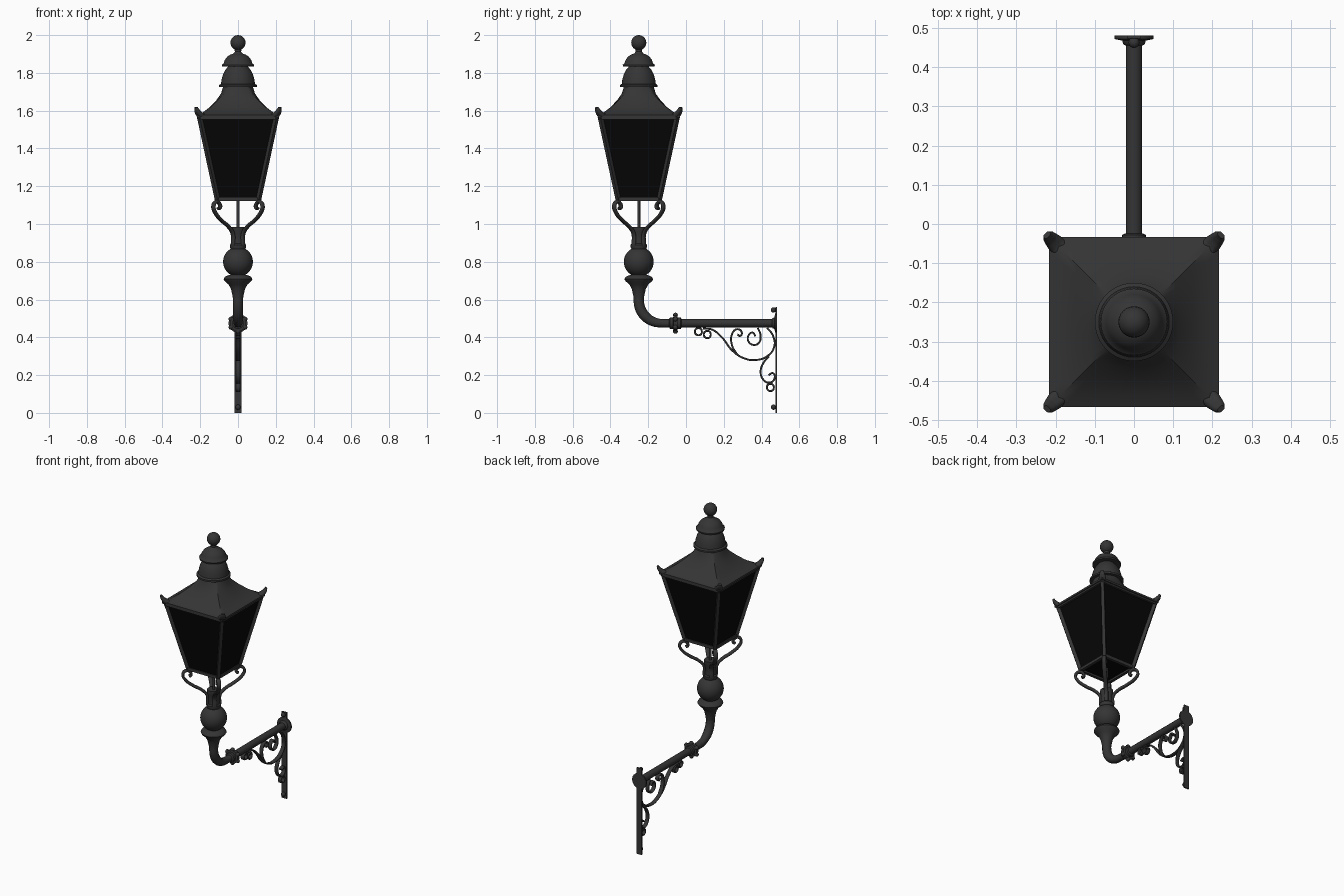
import bpy, bmesh, math
from mathutils import Matrix, Vector

default_cube = bpy.data.objects.get("Cube")
if default_cube:
    bpy.data.objects.remove(default_cube, do_unlink=True)


def make_material(name, value):
    material = bpy.data.materials.new(name)
    material.use_nodes = True
    colour = (value, value, value, 1)
    material.diffuse_color = colour
    shader = material.node_tree.nodes["Principled BSDF"]
    shader.inputs["Base Color"].default_value = colour
    shader.inputs["Roughness"].default_value = 0.6
    return material


METAL = make_material("dark grey iron", 0.035)
GLASS = make_material("black glass", 0.002)
AXIS = Vector((0, -0.25, 0))          # vertical axis of the lantern
ARM_Z = 0.475                         # height of the wall arm


def finish(name, bm, matrix=Matrix(), material=METAL):
    bmesh.ops.remove_doubles(bm, verts=bm.verts, dist=0.00001)
    bmesh.ops.recalc_face_normals(bm, faces=bm.faces)
    mesh = bpy.data.meshes.new(name)
    bm.to_mesh(mesh)
    bm.free()
    return place(name, mesh, matrix, material)


def place(name, mesh, matrix, material):
    mesh.transform(matrix)
    mesh.materials.clear()
    mesh.materials.append(material)
    mesh.shade_smooth()
    mesh.set_sharp_from_angle(angle=math.radians(40))
    obj = bpy.data.objects.new(name, mesh)
    bpy.context.collection.objects.link(obj)
    return obj


def loft(name, rings, matrix=Matrix(), material=METAL):
    """Skin a stack of equal-length point rings and cap both ends."""
    bm = bmesh.new()
    loops = [[bm.verts.new(p) for p in ring] for ring in rings]
    count = len(loops[0])
    for low, high in zip(loops, loops[1:]):
        for i in range(count):
            j = (i + 1) % count
            bm.faces.new((low[i], low[j], high[j], high[i]))
    bm.faces.new(loops[0])
    bm.faces.new(loops[-1])
    return finish(name, bm, matrix, material)


def lathe(name, profile, matrix, sides=32):
    turns = [math.tau * i / sides for i in range(sides)]
    return loft(name, [[(r * math.cos(a), r * math.sin(a), z) for a in turns]
                       for r, z in profile], matrix)


def ball(name, centre, radius, segments=24):
    bm = bmesh.new()
    bmesh.ops.create_uvsphere(bm, u_segments=segments, v_segments=segments // 2, radius=radius)
    return finish(name, bm, Matrix.Translation(centre))


def bar(name, start, end, thickness):
    start, end = Vector(start), Vector(end)
    span = end - start
    bm = bmesh.new()
    bmesh.ops.create_cube(bm, size=1)
    turn = span.to_track_quat('Z', 'Y').to_matrix().to_4x4()
    size = Matrix.Diagonal((thickness, thickness, span.length + thickness / 2, 1))
    return finish(name, bm, Matrix.Translation((start + end) / 2) @ turn @ size)


def strap(name, points, angle, origin=(0, 0, 0), width=0.008, depth=0.005, radii=None):
    """Bend a curve in a vertical plane turned by angle about z."""
    curve = bpy.data.curves.new(name, 'CURVE')
    curve.dimensions = '3D'
    curve.twist_mode = 'Z_UP'
    curve.fill_mode = 'FULL'
    curve.extrude, curve.bevel_depth = width, depth
    curve.bevel_resolution, curve.resolution_u = 3, 8
    curve.use_fill_caps = True
    spline = curve.splines.new('BEZIER')
    spline.bezier_points.add(len(points) - 1)
    for i, (knot, (u, v)) in enumerate(zip(spline.bezier_points, points)):
        knot.co = (u, v, 0)
        knot.handle_left_type = knot.handle_right_type = 'AUTO'
        if radii:
            knot.radius = radii[i]
    helper = bpy.data.objects.new(name + " path", curve)
    mesh = bpy.data.meshes.new_from_object(helper)
    bpy.data.objects.remove(helper)
    matrix = (Matrix.Translation(origin) @ Matrix.Rotation(angle, 4, 'Z')
              @ Matrix.Rotation(math.pi / 2, 4, 'X'))
    return place(name, mesh, matrix, METAL)


def square(half, z):
    return [AXIS + Vector((sx * half, sy * half, z))
            for sx, sy in ((1, 1), (-1, 1), (-1, -1), (1, -1))]


def square_frame(name, half, z, thickness):
    corners = square(half, z)
    for i in range(4):
        bar(name, corners[i], corners[(i + 1) % 4], thickness)


UPRIGHT = Matrix.Translation(AXIS)
ALONG_ARM = Matrix.Translation((0, 0, ARM_Z)) @ Matrix.Rotation(-math.pi / 2, 4, 'X')

# Lantern glass and frame
loft("lantern_glass", [square(0.11, 1.135), square(0.2, 1.56)], material=GLASS)
for low, high in zip(square(0.109, 1.13), square(0.203, 1.565)):
    bar("corner_bar", low, high, 0.02)
square_frame("lower_frame", 0.109, 1.132, 0.018)
square_frame("upper_frame", 0.203, 1.562, 0.018)

# Roof blending from a square eave to a round neck
SIDES = 64


def roof_ring(half, z, roundness):
    ring = []
    for i in range(SIDES):
        a = math.tau * (i + 0.0) / SIDES
        c, s = math.cos(a), math.sin(a)
        reach = half * ((1 - roundness) / max(abs(c), abs(s)) + roundness)
        ring.append((reach * c, reach * s, z))
    return ring


roof_profile = [(0.2, 1.56, 0), (0.217, 1.565, 0), (0.217, 1.577, 0), (0.185, 1.592, 0),
                (0.15, 1.618, 0.08), (0.115, 1.655, 0.25), (0.09, 1.69, 0.55), (0.078, 1.73, 1)]
loft("roof", [roof_ring(*step) for step in roof_profile], UPRIGHT)

# Stacked vent domes and finial
lathe("lower_vent_dome", [(0.07, 1.724), (0.1, 1.724), (0.1, 1.735), (0.09, 1.742),
                          (0.087, 1.765), (0.08, 1.79), (0.068, 1.815), (0.055, 1.83),
                          (0.05, 1.845)], UPRIGHT, 40)
lathe("upper_vent_dome", [(0.05, 1.834), (0.084, 1.834), (0.085, 1.843), (0.076, 1.85),
                          (0.07, 1.868), (0.058, 1.885), (0.04, 1.897), (0.025, 1.902),
                          (0.017, 1.912), (0.018, 1.93)], UPRIGHT, 40)
ball("finial_ball", AXIS + Vector((0, 0, 1.96)), 0.04)

# Corner horns and lantern support scrolls, one on each diagonal
horn_path = [(0.262, 1.568), (0.287, 1.58), (0.306, 1.6), (0.314, 1.618)]
support_path = [(0.038, 0.89), (0.04, 0.95), (0.07, 0.985), (0.125, 1.02), (0.17, 1.06),
                (0.184, 1.095), (0.165, 1.118), (0.14, 1.108), (0.135, 1.088), (0.147, 1.08)]
for k in range(4):
    diagonal = math.pi / 4 + k * math.pi / 2
    strap("roof_horn", horn_path, diagonal, AXIS, 0.006, 0.011, [1.5, 1.3, 1, 0.6])
    strap("support_scroll", support_path, diagonal, AXIS, 0.005, 0.008)

# Centre rod and turned post
lathe("gas_rod", [(0.008, 0.96), (0.008, 1.14)], UPRIGHT, 12)
ball_profile = [(0.079 * math.cos(t), 0.8 + 0.079 * math.sin(t))
                for t in (math.radians(d) for d in range(-60, 61, 10))]
lathe("turned_post", [(0.024, 0.58), (0.029, 0.62), (0.037, 0.655), (0.05, 0.68),
                      (0.07, 0.697), (0.076, 0.708), (0.07, 0.72), (0.055, 0.727)]
      + ball_profile + [(0.043, 0.876), (0.043, 0.89), (0.036, 0.897), (0.034, 0.95),
                        (0.038, 0.96), (0.038, 0.985)], UPRIGHT)

# Bent pipe running back to the wall
BEND = 0.12
elbow = [(AXIS.y + BEND * (1 - math.cos(t)), ARM_Z + BEND * (1 - math.sin(t)))
         for t in (math.radians(d) for d in range(0, 91, 15))]
pipe_path = [(AXIS.y, 0.64)] + elbow + [(-0.05, ARM_Z), (0.475, ARM_Z)]
strap("wall_arm_pipe", pipe_path, math.pi / 2, width=0, depth=0.022,
      radii=[1.25] * 5 + [1.15, 1.1, 1, 1, 1])

# Bolted pipe collar
lathe("pipe_collar", [(0.022, -0.09), (0.03, -0.085), (0.03, -0.068), (0.043, -0.066),
                      (0.043, -0.046), (0.03, -0.044), (0.03, -0.028), (0.022, -0.024)], ALONG_ARM)
for k in range(6):
    a = math.pi / 2 + k * math.pi / 3
    ball("collar_stud", (0.043 * math.cos(a), -0.056, ARM_Z + 0.043 * math.sin(a)), 0.013, 12)

# Wall plate, rosette and bolts
bm = bmesh.new()
bmesh.ops.create_cube(bm, size=1)
finish("wall_plate", bm, Matrix.Translation((0, 0.477, 0.28)) @ Matrix.Diagonal((0.036, 0.008, 0.56, 1)))
lathe("wall_rosette", [(0.022, 0.455), (0.028, 0.46), (0.03, 0.468), (0.05, 0.472),
                       (0.05, 0.481)], ALONG_ARM)
for z in (0.03, 0.545):
    ball("plate_bolt", (0, 0.463, z), 0.014, 16)

# Scrollwork bracket beneath the arm
scrolls = {
    "main_scroll": [(0.09, 0.447), (0.14, 0.44), (0.19, 0.4), (0.245, 0.33), (0.31, 0.288),
                    (0.37, 0.28), (0.43, 0.3), (0.467, 0.35), (0.46, 0.41), (0.43, 0.45)],
    "inner_scroll": [(0.27, 0.31), (0.243, 0.36), (0.245, 0.42), (0.27, 0.443),
                     (0.294, 0.43), (0.288, 0.408), (0.272, 0.415)],
    "middle_scroll": [(0.38, 0.45), (0.395, 0.41), (0.385, 0.37), (0.36, 0.36),
                      (0.333, 0.375), (0.33, 0.408), (0.352, 0.425), (0.368, 0.405)],
    "lower_scroll": [(0.44, 0.3), (0.41, 0.265), (0.395, 0.215), (0.41, 0.175),
                     (0.44, 0.16), (0.468, 0.18), (0.46, 0.21), (0.437, 0.2)],
}
for name, path in scrolls.items():
    strap(name, path, math.pi / 2)
for y, z in ((0.066, 0.43), (0.113, 0.415), (0.447, 0.135)):
    ring = [(y + 0.019 * math.cos(t), z + 0.019 * math.sin(t))
            for t in (math.tau * i / 8 for i in range(9))]
    strap("small_ring_scroll", ring, math.pi / 2)
